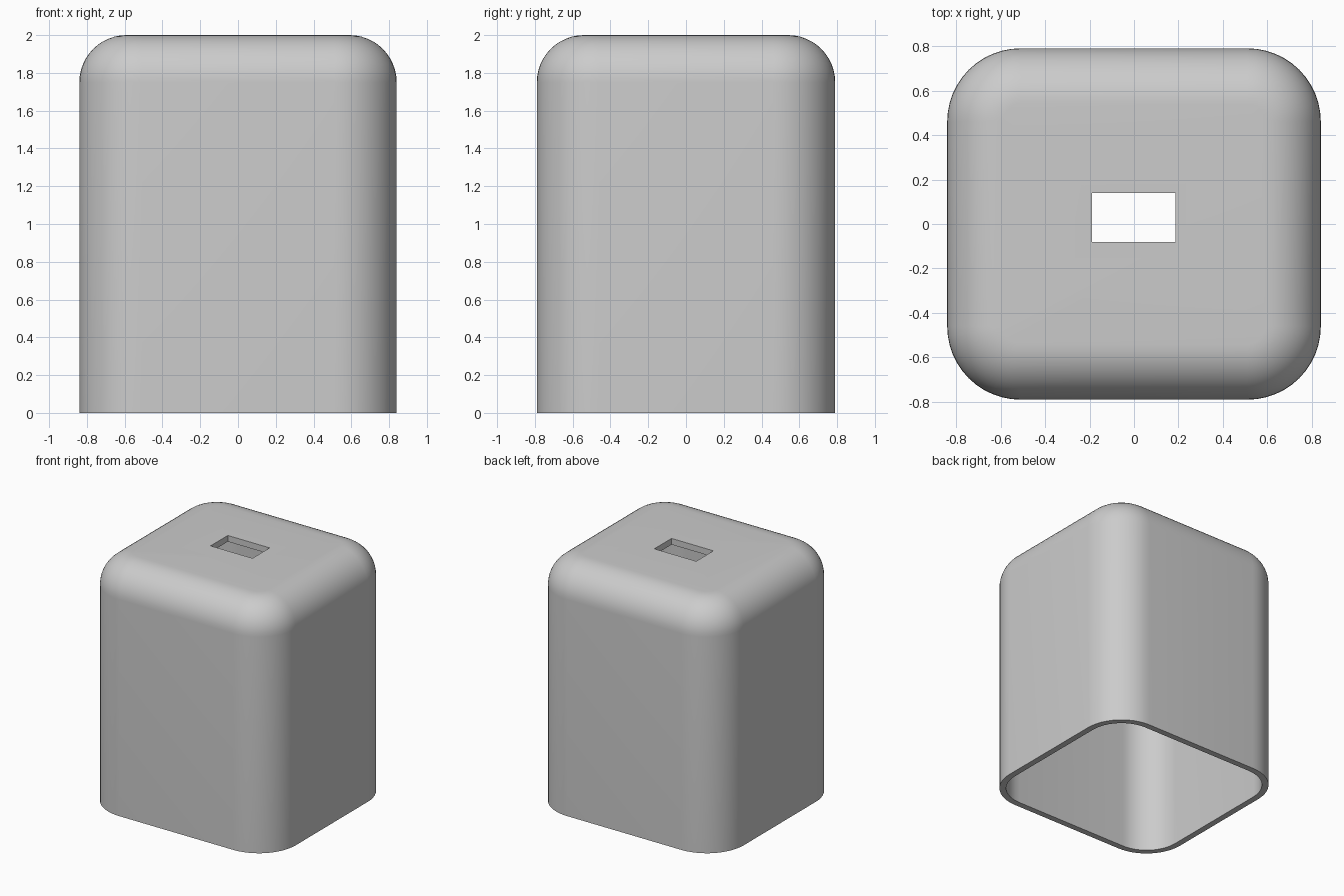
import bpy, bmesh
from math import sin, cos, pi, radians

cube = bpy.data.objects.get("Cube")
if cube:
    bpy.data.objects.remove(cube, do_unlink=True)

HALF_X, HALF_Y, HEIGHT = 0.84, 0.79, 2.0
CORNER, FILLET, WALL = 0.33, 0.25, 0.05
STEPS = 12

grey = bpy.data.materials.new("plain grey")
grey.use_nodes = True
colour = (0.6, 0.6, 0.6, 1)
grey.diffuse_color = colour
grey.node_tree.nodes["Principled BSDF"].inputs["Base Color"].default_value = colour


def rounded_ring(bm, inset, z):
    """Ring of vertices along a rounded rectangle, offset inwards."""
    radius = CORNER - inset
    ring = []
    for quarter, (sx, sy) in enumerate(((1, 1), (-1, 1), (-1, -1), (1, -1))):
        for i in range(STEPS + 1):
            a = (quarter + i / STEPS) * pi / 2
            ring.append(bm.verts.new((sx * (HALF_X - CORNER) + radius * cos(a),
                                      sy * (HALF_Y - CORNER) + radius * sin(a), z)))
    return ring


def skin(offset):
    """Inset and height pairs from the open base up over the top fillet."""
    r = FILLET - offset
    arc = [i / STEPS * pi / 2 for i in range(STEPS + 1)]
    return [(offset, 0)] + [(FILLET - r * cos(a), HEIGHT - FILLET + r * sin(a)) for a in arc]


# Hollow cover: inner skin downwards, rim, outer skin upwards
bm = bmesh.new()
rings = [rounded_ring(bm, d, z) for d, z in skin(WALL)[::-1] + skin(0)]
for low, high in zip(rings, rings[1:]):
    for i in range(len(low)):
        j = (i + 1) % len(low)
        bm.faces.new((low[i], low[j], high[j], high[i]))
bm.faces.new(rings[0])
bm.faces.new(rings[-1])
bmesh.ops.recalc_face_normals(bm, faces=bm.faces)
mesh = bpy.data.meshes.new("cover")
bm.to_mesh(mesh)
bm.free()
mesh.materials.append(grey)
cover = bpy.data.objects.new("cover", mesh)
bpy.context.collection.objects.link(cover)

# Rectangular slot through the top
bpy.ops.mesh.primitive_cube_add(size=1, location=(-0.002, 0.03, HEIGHT))
cutter = bpy.context.object
cutter.name = "slot_cutter"
cutter.scale = (0.375, 0.22, 0.4)
cutter.hide_render = True
cutter.data.materials.append(grey)

bpy.ops.object.select_all(action="DESELECT")
cover.select_set(True)
bpy.context.view_layer.objects.active = cover
slot = cover.modifiers.new("slot", "BOOLEAN")
slot.operation = "DIFFERENCE"
slot.solver = "EXACT"
slot.object = cutter
bpy.ops.object.modifier_apply(modifier=slot.name)
bpy.data.objects.remove(cutter, do_unlink=True)
bpy.ops.object.shade_smooth_by_angle(angle=radians(30))
